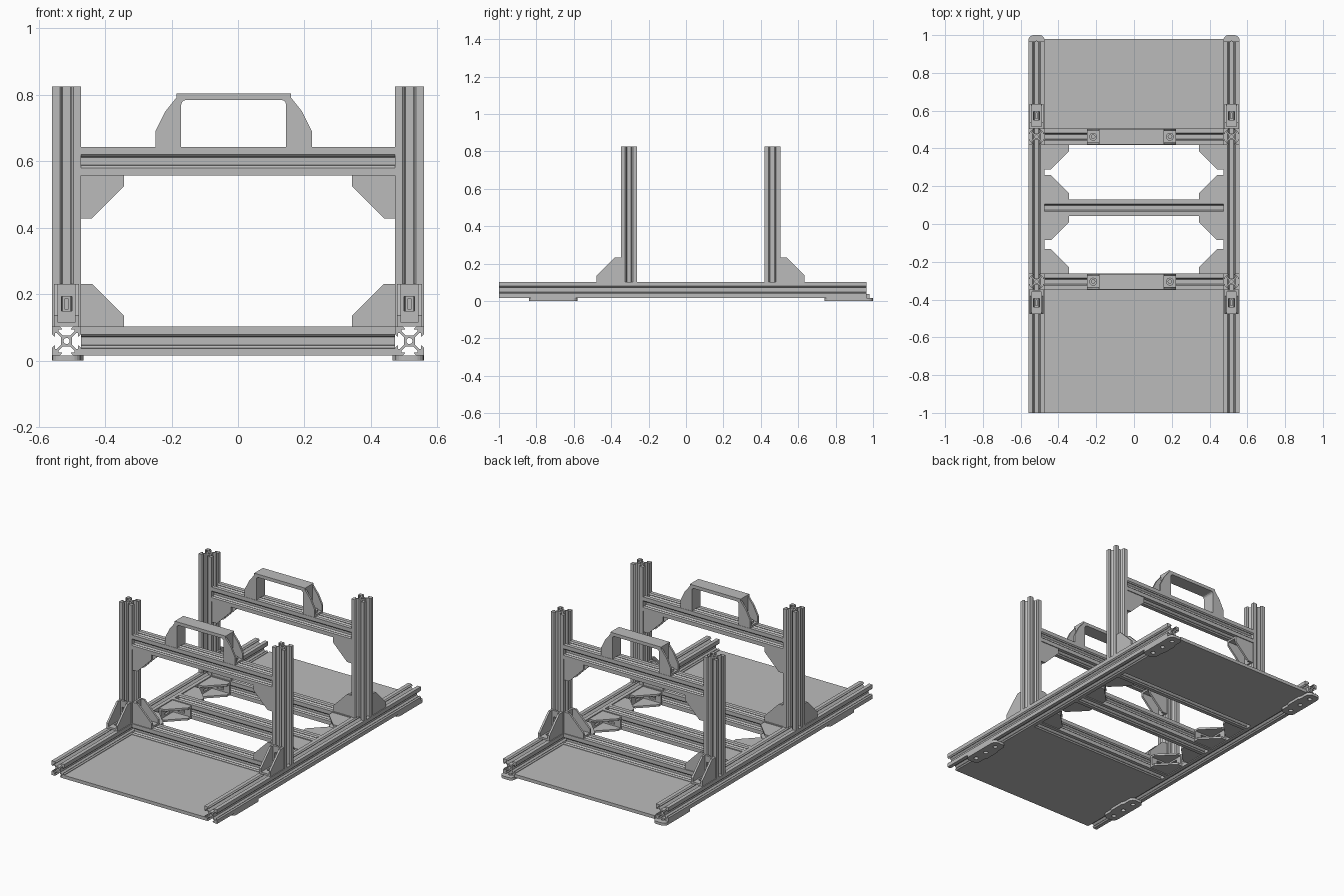
import bpy, bmesh
from math import sin, cos, pi
from mathutils import Vector, Matrix

cube = bpy.data.objects.get("Cube")
if cube:
    bpy.data.objects.remove(cube, do_unlink=True)

# One plain grey for the whole frame
grey = bpy.data.materials.new("aluminium grey")
grey.use_nodes = True
color = (0.5, 0.5, 0.5, 1)
grey.diffuse_color = color
grey.node_tree.nodes["Principled BSDF"].inputs["Base Color"].default_value = color

X, Y, Z = Vector((1, 0, 0)), Vector((0, 1, 0)), Vector((0, 0, 1))
S = 0.0865            # bar width
H = S / 2
RAIL_X = 0.516
BASE_Z = 0.016
BAR_Z = BASE_Z + H    # centre height of the base frame
TOP_Z = BASE_Z + S
FRONT_Y, BACK_Y = -0.305, 0.462
MID_Y = (FRONT_Y + BACK_Y) / 2 + 0.008
INNER = RAIL_X - H


def prism(bm, loops, depth, origin, u, v):
    """Extrude an outline (with optional holes) from the u-v plane along u x v."""
    u, v, origin = Vector(u), Vector(v), Vector(origin)
    edges = []
    for loop in loops:
        vs = [bm.verts.new(origin + u * a + v * b) for a, b in loop]
        edges += [bm.edges.new((vs[i - 1], vs[i])) for i in range(len(vs))]
    n = u.cross(v)
    filled = bmesh.ops.triangle_fill(bm, edges=edges, use_beauty=True, normal=n)
    faces = [g for g in filled["geom"] if isinstance(g, bmesh.types.BMFace)]
    moved = bmesh.ops.extrude_face_region(bm, geom=faces, use_keep_orig=True)
    verts = [g for g in moved["geom"] if isinstance(g, bmesh.types.BMVert)]
    bmesh.ops.translate(bm, verts=verts, vec=n * depth)


def finish(bm, name):
    bmesh.ops.recalc_face_normals(bm, faces=bm.faces)
    mesh = bpy.data.meshes.new(name)
    bm.to_mesh(mesh)
    bm.free()
    mesh.materials.append(grey)
    obj = bpy.data.objects.new(name, mesh)
    bpy.context.collection.objects.link(obj)
    return obj


def rect(a0, a1, b0, b1):
    return [(a0, b0), (a1, b0), (a1, b1), (a0, b1)]


def circle(r, a=0, b=0, n=16):
    return [(a + r * cos(2 * pi * i / n), b + r * sin(2 * pi * i / n)) for i in range(n)]


def slotted_bar(name, start, axis, length):
    """Square bar with a bevelled T slot on each side and a centre bore."""
    half = [(4.7, 10), (3.1, 8.4), (3.1, 8.0), (5.5, 8.0), (5.5, 6.7), (2.7, 3.9)]
    side = [(10, 10)] + half + [(-a, b) for a, b in reversed(half)]
    k = H / 10
    outline = []
    for turn in range(4):
        for a, b in side:
            for _ in range(turn):
                a, b = -b, a
            outline.append((a * k, b * k))
    u, v = {"x": (Y, Z), "y": (Z, X), "z": (X, Y)}[axis]
    bm = bmesh.new()
    prism(bm, [outline, circle(2.1 * k)], length, start, u, v)
    return finish(bm, name)


def bracket(name, corner, u, v):
    """Open corner gusset: two cheeks and two slotted legs."""
    L, lip, W, t = 0.129, 0.033, 0.076, 0.012
    corner, w = Vector(corner), u.cross(v)
    cheek = [(0, 0), (L, 0), (L, lip), (lip, L), (0, L)]
    slot = rect(L * .36, L * .7, -0.016, 0.016)
    bm = bmesh.new()
    for off in (-W / 2, W / 2 - t):
        prism(bm, [cheek], t, corner + w * off, u, v)
    leg = [rect(0, L, -W / 2, W / 2), slot]
    prism(bm, leg, -t, corner, u, w)
    prism(bm, leg, t, corner, v, w)
    # fastener seated in each slot
    for a, b in ((u, v), (v, u)):
        prism(bm, [rect(L * .4, L * .66, -0.006, 0.006)], t * .7, corner,
              a, w if a.cross(w).dot(b) > 0 else -w)
    return finish(bm, name)


def handle(name, y):
    """Carry handle with hollow, screwed feet."""
    cx, z0, top = -0.013, TOP_Z + 0.541, 0.805
    out, inn = 0.236, 0.158
    W, t, r = 0.083, 0.012, 0.015
    bm = bmesh.new()
    corner = [(inn - r + r * cos(a), top - .02 - r + r * sin(a)) for a in (0, pi / 6, pi / 3, pi / 2)]
    wall = inn + 0.014
    arch = [(wall, z0), (wall, top)]
    arch += [(-a, b) for a, b in reversed(arch)]
    arch += [(-inn, z0)] + [(-a, b) for a, b in corner]
    arch += list(reversed(corner)) + [(inn, z0)]
    prism(bm, [arch], W, (cx, y + W / 2, 0), X, Z)
    for s in (-1, 1):
        cheek = [(inn, z0), (out, z0), (out, .69), (out - .03, .75), (wall - .01, top), (inn, top)]
        for off in (-W / 2 + t, W / 2):
            prism(bm, [cheek], s * t, (cx, y + off, 0), X * s, Z)
        mid = (inn + out) / 2 + 0.006
        prism(bm, [rect(inn, out, -W / 2, W / 2)], s * t, (cx, y, z0), X * s, Y)
        # screw head with socket
        prism(bm, [circle(0.021, mid), circle(0.01, mid, n=6)], s * 0.012,
              (cx, y, z0 + t), X * s, Y)
    return finish(bm, name)


def foot(name, x, y):
    """Mounting plate below a rail with rounded ends and three holes."""
    s = 1 if x > 0 else -1
    half, r = 0.13, 0.028
    arc = [pi / 2 * i / 5 for i in range(6)]
    end = [(H - r + r * cos(a), half - r + r * sin(a)) for a in arc]
    outline = end + [(-a, b) for a, b in reversed(end)]
    outline += [(-H, 0.06), (-H - .008, 0.045), (-H - .008, -0.045), (-H, -0.06)]
    outline += [(-a, -b) for a, b in end] + [(a, -b) for a, b in reversed(end)]
    bm = bmesh.new()
    holes = [circle(0.013, 0, d) for d in (-0.085, 0, 0.085)]
    prism(bm, [outline] + holes, s * BASE_Z, (x, y, 0), X * s, Y)
    return finish(bm, name)


# Long rails, posts and feet on both sides
for side, s in (("left", 1), ("right", -1)):
    x = s * RAIL_X
    inward = X * -s
    slotted_bar(f"{side}_rail", (x, -1, BAR_Z), "y", 1.966)
    for end, y, out in (("front", FRONT_Y, -1), ("back", BACK_Y, 1)):
        slotted_bar(f"{side}_{end}_post", (x, y, TOP_Z), "z", 0.825 - TOP_Z)
        foot(f"{side}_{end}_foot", x, -0.71 if out < 0 else 0.87)
        bracket(f"{side}_{end}_post_brace", (x, y + out * H, TOP_Z), Y * out, Z)
        bracket(f"{side}_{end}_inner_brace", (s * INNER, y, TOP_Z), inward, Z)
        bracket(f"{side}_{end}_upper_brace", (s * INNER, y, 0.557), inward, -Z)
        bracket(f"{side}_{end}_floor_brace", (s * INNER, y - out * H, BAR_Z), inward, Y * -out)
        bracket(f"{side}_{end}_middle_brace", (s * INNER, MID_Y + out * H, BAR_Z), inward, Y * out)

# Cross bars, handles and floor panels
slotted_bar("middle_crossbar", (-INNER, MID_Y, BAR_Z), "x", 2 * INNER)
for end, y in (("front", FRONT_Y), ("back", BACK_Y)):
    slotted_bar(f"{end}_base_crossbar", (-INNER, y, BAR_Z), "x", 2 * INNER)
    slotted_bar(f"{end}_top_crossbar", (-INNER, y, 0.557 + H), "x", 2 * INNER)
    handle(f"{end}_handle", y)
for end, y0, y1 in (("front", -1, FRONT_Y - H), ("back", BACK_Y + H, 0.98)):
    bm = bmesh.new()
    prism(bm, [rect(-INNER, INNER, y0, y1)], 0.02, (0, 0, BASE_Z), X, Y)
    finish(bm, f"{end}_floor_panel")
